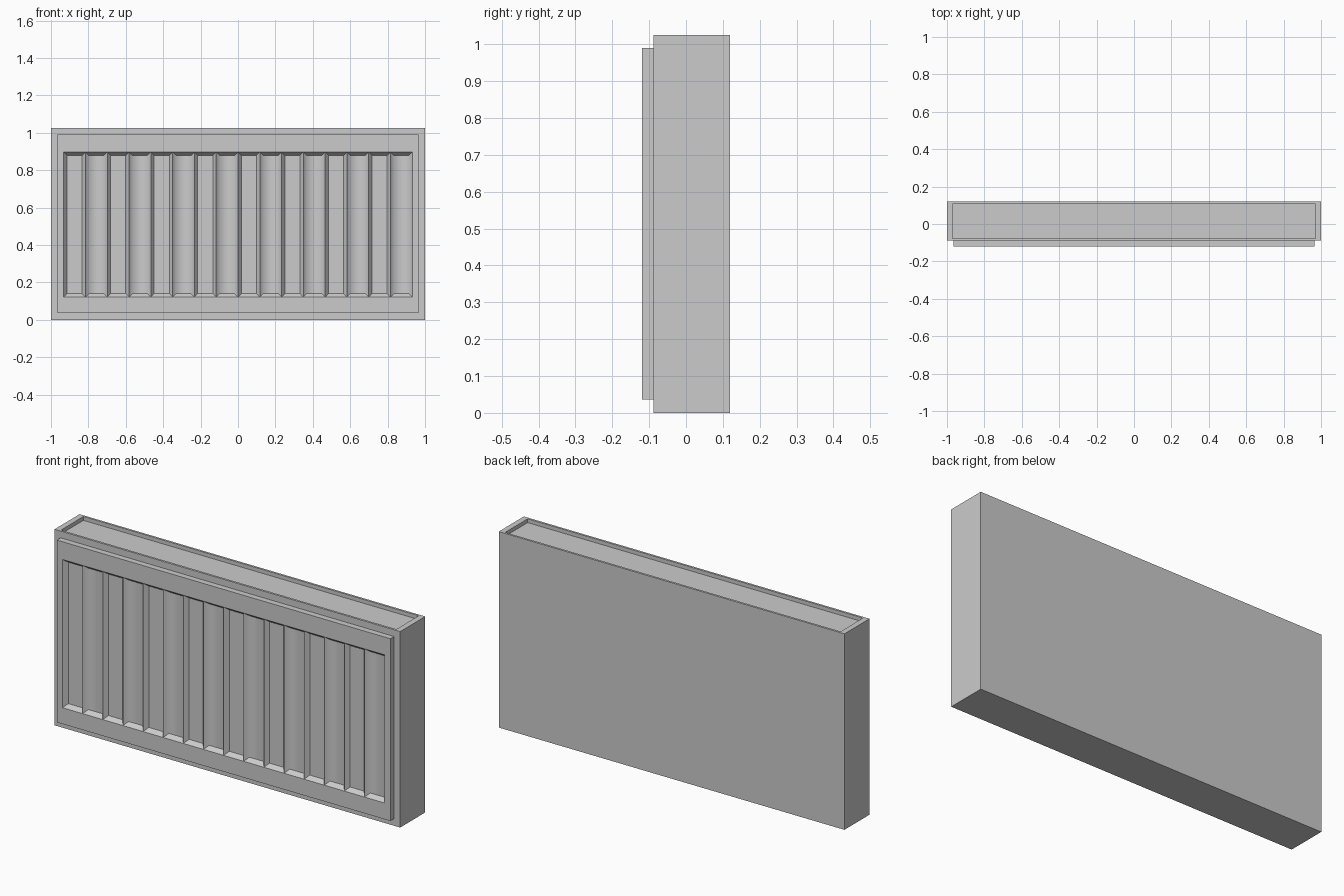
import bpy
import bmesh
from mathutils import Matrix, Vector

if "Cube" in bpy.data.objects:
    bpy.data.objects.remove(bpy.data.objects["Cube"], do_unlink=True)

# One painted metal colour
grey = bpy.data.materials.new("grey_metal")
grey.use_nodes = True
grey.diffuse_color = (0.6, 0.6, 0.6, 1)
grey.node_tree.nodes["Principled BSDF"].inputs["Base Color"].default_value = (0.6, 0.6, 0.6, 1)


def box(low, high):
    """Return a bmesh box spanning two corners."""
    low, high = Vector(low), Vector(high)
    bm = bmesh.new()
    bmesh.ops.create_cube(bm, size=1, matrix=Matrix.Translation((low + high) / 2)
                          @ Matrix.Diagonal((*(high - low), 1)))
    bm.normal_update()
    return bm


def face_towards(bm, direction):
    return max(bm.faces, key=lambda f: f.normal.dot(Vector(direction)))


def finish(bm, name):
    mesh = bpy.data.meshes.new(name)
    bm.to_mesh(mesh)
    bm.free()
    mesh.materials.append(grey)
    obj = bpy.data.objects.new(name, mesh)
    bpy.context.collection.objects.link(obj)


# Radiator body with a shallow tray in the top
body = box((-1, -0.088, 0), (1, 0.119, 1.025))
top = face_towards(body, (0, 0, 1))
bmesh.ops.inset_region(body, faces=[top], thickness=0.016)
for v in top.verts:
    v.co.x = 0.97 if v.co.x > 0 else -0.97
tray = bmesh.ops.extrude_discrete_faces(body, faces=[top])["faces"]
bmesh.ops.translate(body, verts=tray[0].verts, vec=(0, 0, -0.02))
finish(body, "radiator_body")

# Front panel with a row of pressed flutes
COUNT, HALF, BOTTOM, TOP = 16, 0.932, 0.122, 0.897
panel = box((-0.965, -0.119, 0.037), (0.965, -0.088, 0.99))
field = face_towards(panel, (0, -1, 0))
bmesh.ops.inset_region(panel, faces=[field], thickness=0.01)
for v in field.verts:
    v.co.x = HALF if v.co.x > 0 else -HALF
    v.co.z = TOP if v.co.z > 0.5 else BOTTOM

# Divide the field into equal vertical strips
strips = [field]
pitch = 2 * HALF / COUNT
for i in range(1, COUNT):
    x = -HALF + i * pitch
    geom = set(strips)
    for f in strips:
        geom.update(f.edges)
        geom.update(f.verts)
    bmesh.ops.bisect_plane(panel, geom=list(geom), plane_co=(x, 0, 0), plane_no=(1, 0, 0))
    strips = [f for f in panel.faces if f.normal.y < -0.9
              and abs(f.calc_center_median().x) < HALF
              and all(abs(v.co.x) < HALF + 0.001 and BOTTOM - 0.001 < v.co.z < TOP + 0.001
                      for v in f.verts)]

# Press every strip inward with sloping walls
strips.sort(key=lambda f: f.calc_center_median().x)
bmesh.ops.inset_individual(panel, faces=strips, thickness=0.025, depth=-0.022)

# Every second flute is softly shaded across its floor and side walls
for floor in strips[1::2]:
    floor.smooth = True
    for edge in floor.edges:
        for f in edge.link_faces:
            if abs(f.normal.z) < 0.3:
                f.smooth = True
finish(panel, "fluted_front_panel")
